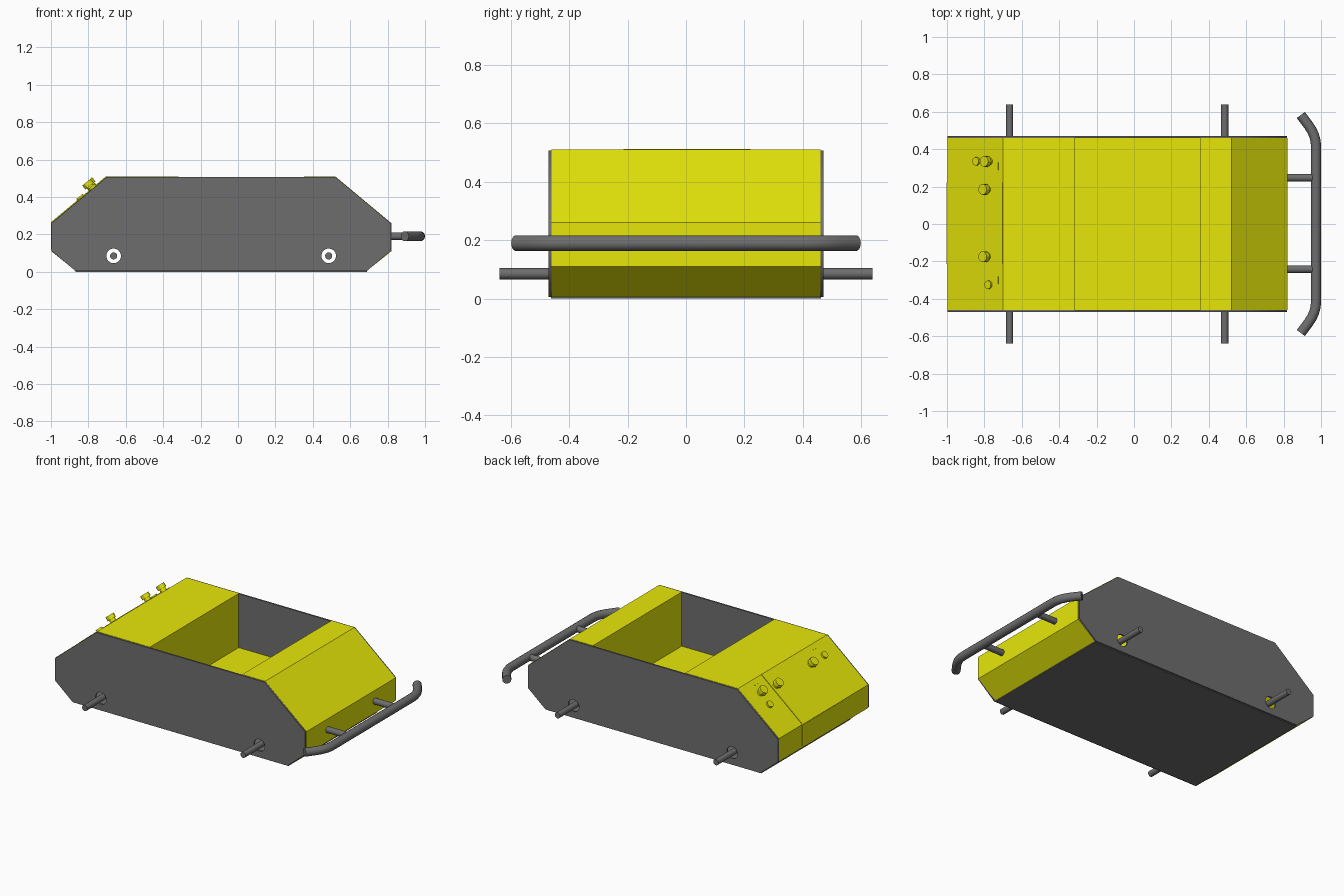
import bpy, bmesh, math
from mathutils import Vector

if "Cube" in bpy.data.objects:
    bpy.data.objects.remove(bpy.data.objects["Cube"])


def paint(name, color):
    mat = bpy.data.materials.new(name)
    mat.diffuse_color = (*color, 1)
    mat.use_nodes = True
    mat.node_tree.nodes["Principled BSDF"].inputs["Base Color"].default_value = mat.diffuse_color
    return mat


yellow = paint("yellow_paint", (0.8, 0.8, 0.003))
grey = paint("dark_grey", (0.155, 0.155, 0.155))


def link(name, data, mat):
    ob = bpy.data.objects.new(name, data)
    bpy.context.collection.objects.link(ob)
    data.materials.append(mat)
    return ob


def to_mesh(ob, smooth=False):
    bpy.ops.object.select_all(action='DESELECT')
    ob.select_set(True)
    bpy.context.view_layer.objects.active = ob
    bpy.ops.object.convert(target='MESH')
    if smooth:
        bpy.ops.object.shade_smooth_by_angle()


def rod(name, a, b, r, mat=grey, sides=24):
    a, b = Vector(a), Vector(b)
    bpy.ops.mesh.primitive_cylinder_add(vertices=sides, radius=r, depth=(b - a).length,
                                        location=(a + b) / 2)
    ob = bpy.context.object
    ob.name = name
    ob.rotation_euler = (b - a).to_track_quat('Z', 'Y').to_euler()
    bpy.ops.object.shade_smooth_by_angle()
    ob.data.materials.append(mat)
    return ob


def box(name, center, size, rot=0.0, mat=grey):
    bpy.ops.mesh.primitive_cube_add(size=1, location=center, rotation=(0, rot, 0))
    ob = bpy.context.object
    ob.name = name
    ob.scale = size
    ob.data.materials.append(mat)
    return ob


PROFILE = [(-.997, .26), (-.7, .508), (.52, .508), (.817, .26),
           (.817, .112), (.69, .005), (-.87, .005), (-.997, .112)]
AXLES = (-.665, .485)
AXLE_Z = .085

# bent yellow body sheet, running down into the open cockpit
FLOOR = .155
path = [(-.87, .006), (-.998, .11), (-.998, .262), (-.7, .51), (-.317, .51), (-.317, FLOOR),
        (.353, FLOOR), (.353, .51), (.52, .51), (.82, .26), (.82, .11), (.69, .006)]
bm = bmesh.new()
rows = [[bm.verts.new((x, y, z)) for y in (-.461, .461)] for x, z in path]
for p, q in zip(rows, rows[1:]):
    bm.faces.new((p[0], q[0], q[1], p[1]))
me = bpy.data.meshes.new("body_shell")
bm.to_mesh(me)
bm.free()
shell = link("body_shell", me, yellow)
sol = shell.modifiers.new("thickness", 'SOLIDIFY')
sol.thickness = .006
sol.offset = -1

# grey side panels with round axle holes
for side, y in (("front", -.4655), ("back", .4655)):
    cu = bpy.data.curves.new(side + "_side_panel", 'CURVE')
    cu.dimensions = '2D'
    cu.fill_mode = 'BOTH'
    cu.extrude = .0055
    loops = [PROFILE]
    for ax in AXLES:
        loops.append([(ax + .039 * math.cos(t * math.pi / 16),
                       AXLE_Z + .039 * math.sin(t * math.pi / 16)) for t in range(32)])
    for pts in loops:
        s = cu.splines.new('POLY')
        s.points.add(len(pts) - 1)
        for p, (x, z) in zip(s.points, pts):
            p.co = (x, z, 0, 1)
        s.use_cyclic_u = True
    ob = link(side + "_side_panel", cu, grey)
    ob.rotation_euler.x = math.pi / 2
    ob.location.y = y
    to_mesh(ob)

# bottom plate
box("bottom_plate", (-.09, 0, .005), (1.56, .925, .01))

# axles
for name, ax in zip(("rear_axle", "front_axle"), AXLES):
    rod(name, (ax, -.64, AXLE_Z), (ax, .64, AXLE_Z), .019)

# bumper tube with swept-back ends
cu = bpy.data.curves.new("bumper", 'CURVE')
cu.dimensions = '3D'
cu.bevel_depth = .027
cu.bevel_resolution = 5
cu.use_fill_caps = True
half = [(.892, .583), (.935, .525), (.951, .5), (.963, .473), (.971, .443), (.973, .41)]
pts = half + [(x, -y) for x, y in reversed(half)]
s = cu.splines.new('POLY')
s.points.add(len(pts) - 1)
for p, (x, y) in zip(s.points, pts):
    p.co = (x, y, .19, 1)
to_mesh(link("bumper", cu, grey), True)
for y in (-.242, .247):
    rod("bumper_bracket", (.815, y, .19), (.965, y, .19), .02)

# rear control panel on the slanted face
normal = Vector((-.25, 0, .3)).normalized()
tilt = -math.atan2(.25, .3)


def on_slope(x, y, h=0.0):
    return Vector((x, y, .26 + (x + 1) * .25 / .3)) + normal * h


# hatch cover wraps from the slope onto the upright rear face
box("rear_hatch", on_slope(-.85, .003, .001), (.388, .436, .006), tilt, yellow)
box("rear_hatch_lower", (-.998, .003, .19), (.004, .436, .14), 0, yellow)
for y in (.31, -.3):
    box("panel_slot", on_slope(-.727, y, .001), (.004, .04, .004), tilt, yellow)

# knobs: a stalk with a wider head
for x, y in ((-.772, .335), (-.78, .185), (-.78, -.175)):
    rod("knob_stalk", on_slope(x, y, -.004), on_slope(x, y, .025), .02, yellow)
    rod("knob_head", on_slope(x, y, .02), on_slope(x, y, .047), .029, yellow, 12)
for x, y in ((-.84, .335), (-.775, -.325)):
    rod("small_button", on_slope(x, y, -.004), on_slope(x, y, .012), .022, yellow)
